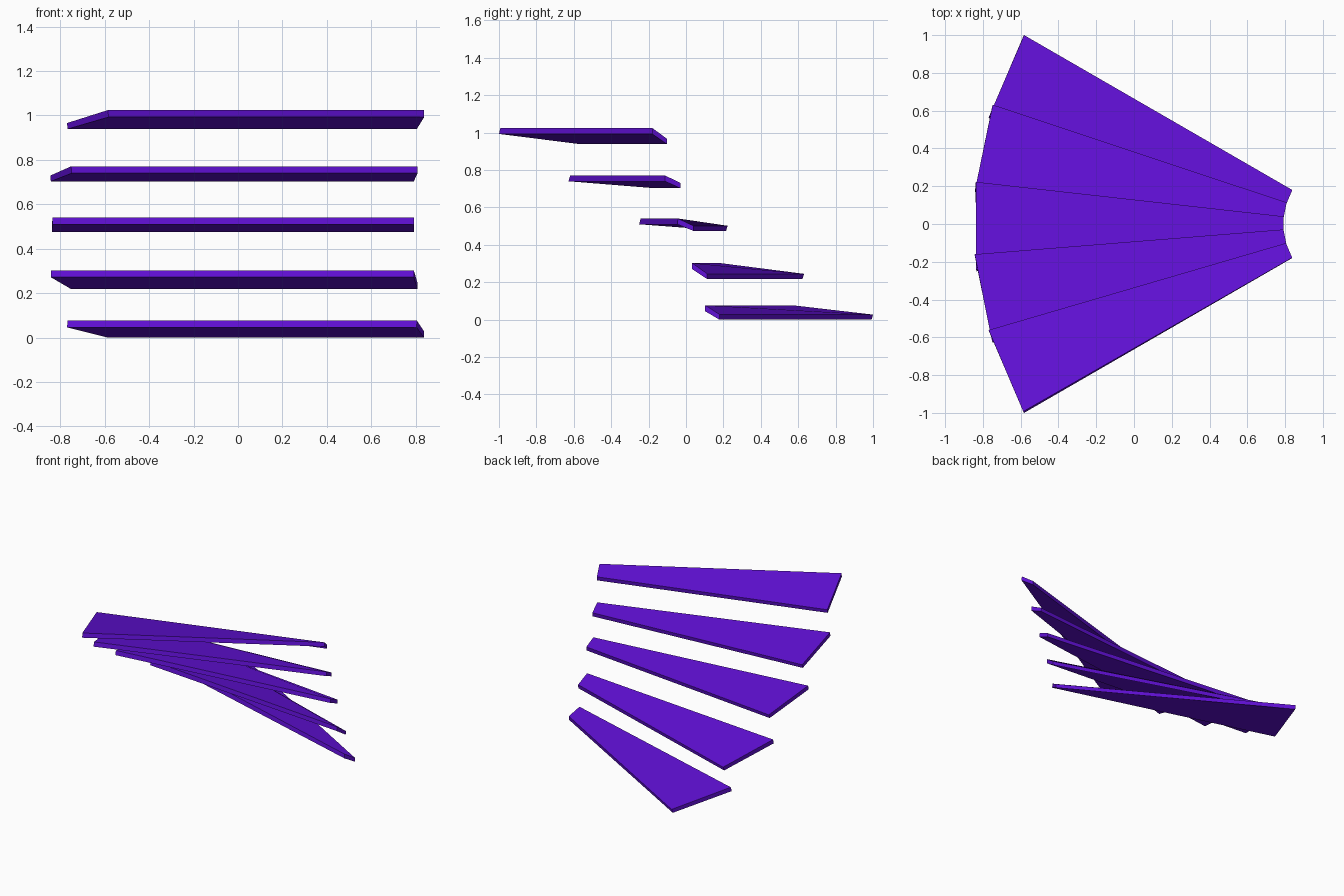
import bpy
from math import radians, cos, sin

if "Cube" in bpy.data.objects:
    bpy.data.objects.remove(bpy.data.objects["Cube"])

CENTRE_X, R_IN, R_OUT = 1.15, 0.36, 2.0
SKEW = 0.25  # the underside is turned slightly towards the front edge

purple = bpy.data.materials.new("purple")
purple.diffuse_color = (0.12, 0.005, 0.68, 1)
purple.use_nodes = True
purple.node_tree.nodes["Principled BSDF"].inputs["Base Color"].default_value = purple.diffuse_color


def point(radius, angle, z):
    a = radians(angle)
    return (CENTRE_X - radius * cos(a), radius * sin(a), z)


def tread(name, front, back, z_top, z_bottom):
    """Twisted wedge: the front edge is high, the back edge is low, both level."""
    edges = [
        (front + SKEW, z_top), (back, z_bottom + 0.027),      # top side
        (front, z_top - 0.031), (back - SKEW, z_bottom),      # underside
    ]
    verts = [point(r, a, z) for a, z in edges for r in (R_IN, R_OUT)]
    faces = [
        (0, 2, 3, 1), (4, 5, 7, 6),   # top, underside
        (0, 1, 5, 4), (2, 6, 7, 3),   # front, back
        (0, 4, 6, 2), (1, 3, 7, 5),   # inner end, outer end
    ]
    mesh = bpy.data.meshes.new(name)
    mesh.from_pydata(verts, [], faces)
    mesh.materials.append(purple)
    mesh.update()
    obj = bpy.data.objects.new(name, mesh)
    bpy.context.collection.objects.link(obj)


# Five winding treads: front angle, back angle, highest z, lowest z
TREADS = [
    (16.3, 30.0, 0.077, 0.000),
    (4.9, 18.4, 0.303, 0.218),
    (-7.2, 6.4, 0.541, 0.475),
    (-18.3, -4.6, 0.771, 0.703),
    (-30.0, -16.3, 1.024, 0.939),
]
for i, spec in enumerate(TREADS, 1):
    tread(f"stair_tread_{i}", *spec)
